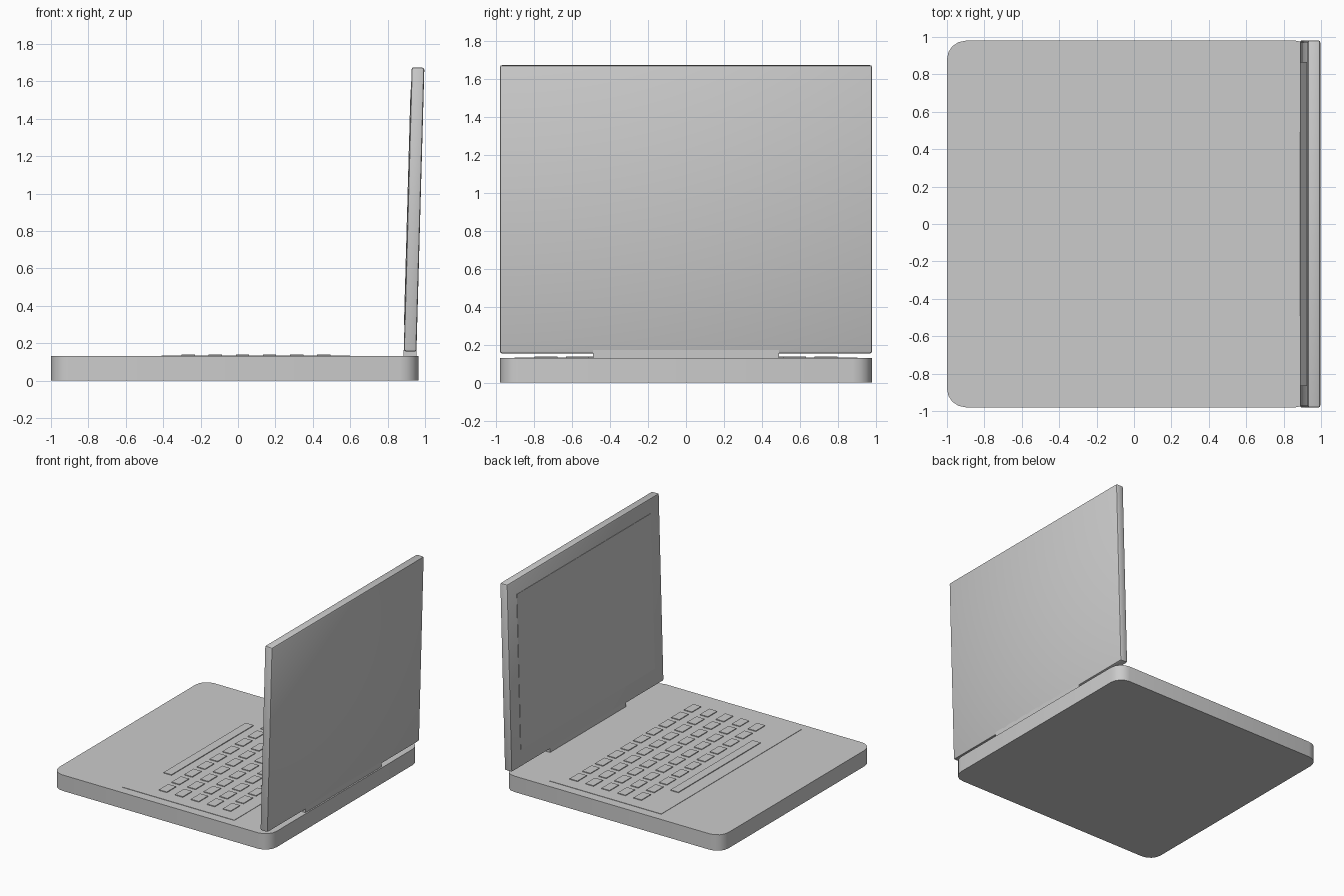
import bpy, bmesh, math
from mathutils import Matrix, Vector

if "Cube" in bpy.data.objects:
    bpy.data.objects.remove(bpy.data.objects["Cube"])

TILT = math.radians(1.6)
HINGE = Vector((0.92, 0, 0.155))
LEAN = Matrix.Translation(HINGE) @ Matrix.Rotation(TILT, 4, 'Y')


def add_box(bm, lo, hi):
    lo, hi = Vector(lo), Vector(hi)
    m = Matrix.Translation((lo + hi) / 2) @ Matrix.Diagonal((*(hi - lo), 1))
    bmesh.ops.create_cube(bm, size=1, matrix=m)


def finish(bm, name, matrix=None):
    if matrix:
        bmesh.ops.transform(bm, matrix=matrix, verts=bm.verts)
    bmesh.ops.recalc_face_normals(bm, faces=bm.faces)
    mesh = bpy.data.meshes.new(name)
    bm.to_mesh(mesh)
    bm.free()
    ob = bpy.data.objects.new(name, mesh)
    bpy.context.collection.objects.link(ob)
    return ob


def box(name, lo, hi, matrix=None, bevel=0, segments=2):
    bm = bmesh.new()
    add_box(bm, lo, hi)
    if bevel:
        bmesh.ops.bevel(bm, geom=bm.edges[:], offset=bevel, segments=segments,
                        profile=0.5, affect='EDGES')
    return finish(bm, name, matrix)


# base slab with rounded vertical corners
bm = bmesh.new()
add_box(bm, (-1, -0.98, 0), (0.965, 0.98, 0.13))
upright = [e for e in bm.edges if abs(e.verts[0].co.z - e.verts[1].co.z) > 0.1]
bmesh.ops.bevel(bm, geom=upright, offset=0.1, segments=4, profile=0.5, affect='EDGES')
finish(bm, "base")

# thin plate under the keys
box("keyboard_plate", (-0.41, -0.905, 0.12), (0.60, 0.905, 0.133))

# five rows of keys and a long space bar in the front row
bm = bmesh.new()
for row in range(1, 6):
    x = -0.265 + 0.1445 * row
    for col in range(10):
        y = (col - 4.5) * 0.164
        add_box(bm, (x - 0.036, y - 0.06, 0.131), (x + 0.036, y + 0.06, 0.139))
finish(bm, "keys")
box("space_bar", (-0.302, -0.53, 0.131), (-0.23, 0.53, 0.139))

# lid, screen and hinge share the same backward lean
box("lid", (-0.034, -0.982, 0), (0.034, 0.982, 1.52), LEAN, bevel=0.012)
box("screen", (-0.037, -0.865, 0.14), (-0.02, 0.865, 1.40), LEAN)
box("hinge", (-0.034, -0.49, -0.03), (0.034, 0.49, 0.02), LEAN)

for ob in bpy.context.collection.objects:
    ob.select_set(True)
    bpy.context.view_layer.objects.active = ob
bpy.ops.object.shade_smooth_by_angle(angle=math.radians(30))
